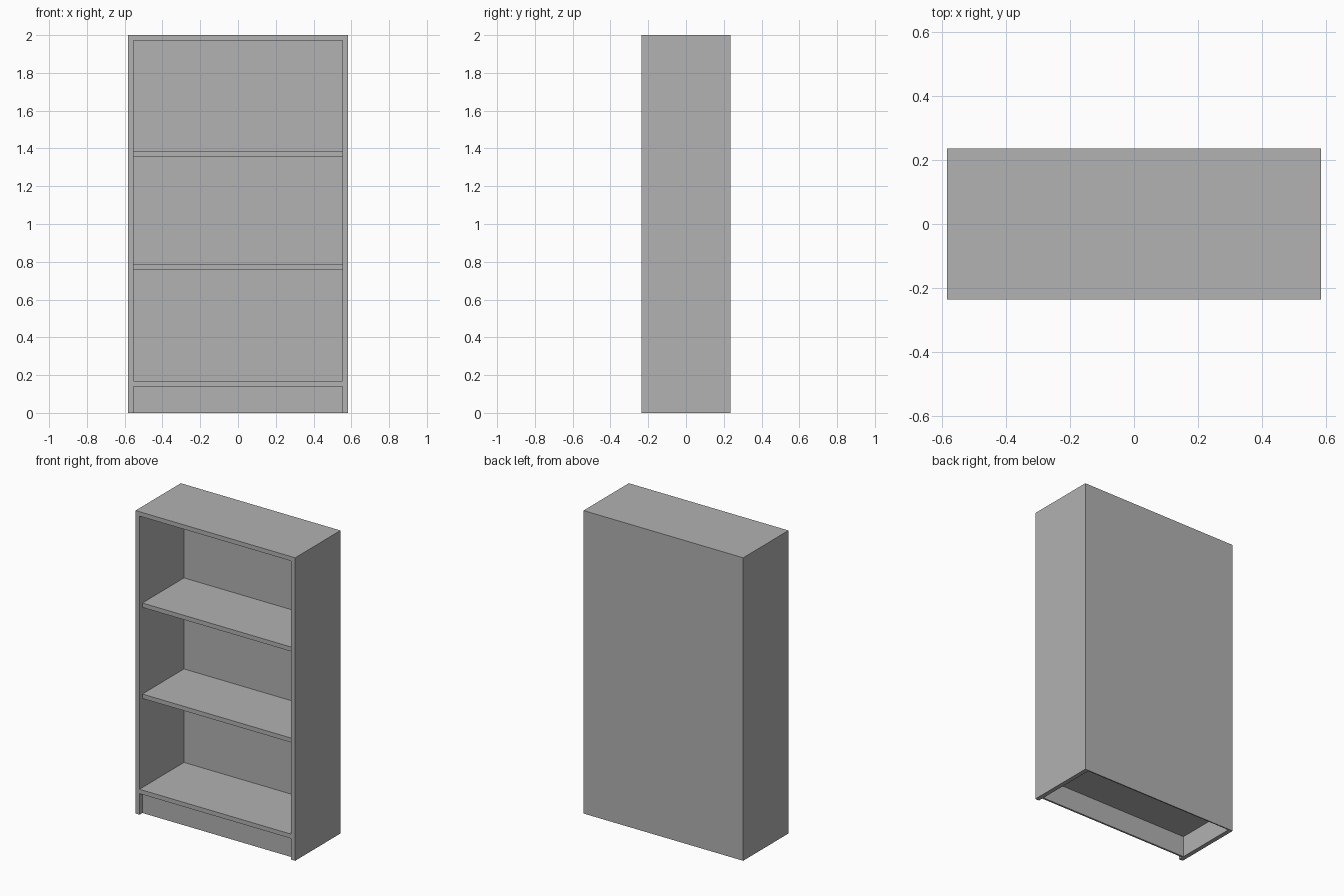
import bpy

cube = bpy.data.objects.get("Cube")
if cube:
    bpy.data.objects.remove(cube, do_unlink=True)

# Overall size
HALF_W, HALF_D, HEIGHT = 0.583, 0.236, 2.0
BOARD = 0.029          # board thickness
BACK = 0.008           # back panel thickness
RECESS = 0.03          # setback of loose shelves and kick board
BASE = 0.139           # underside of the bottom shelf
INNER = HALF_W - BOARD
FRONT, REAR = -HALF_D, HALF_D - BACK

grey = bpy.data.materials.new("plain_grey")
grey.use_nodes = True
colour = (0.445, 0.445, 0.445, 1)
grey.diffuse_color = colour
grey.node_tree.nodes["Principled BSDF"].inputs["Base Color"].default_value = colour


def board(name, x, y, z):
    """Box spanning the given (low, high) range on each axis."""
    spans = (x, y, z)
    bpy.ops.mesh.primitive_cube_add(size=1, location=[(a + b) / 2 for a, b in spans])
    obj = bpy.context.object
    obj.name = name
    obj.scale = [b - a for a, b in spans]
    bpy.ops.object.transform_apply(location=False, rotation=False, scale=True)
    obj.data.materials.append(grey)
    return obj


inside = (-INNER, INNER)

# Side panels
board("left_side", (INNER, HALF_W), (FRONT, REAR), (0, HEIGHT))
board("right_side", (-HALF_W, -INNER), (FRONT, REAR), (0, HEIGHT))

# Back panel
board("back_panel", (-HALF_W, HALF_W), (REAR, HALF_D), (0, HEIGHT))

# Fixed top and bottom, flush with the sides
board("top_panel", inside, (FRONT, REAR), (HEIGHT - BOARD, HEIGHT))
board("bottom_shelf", inside, (FRONT, REAR), (BASE, BASE + BOARD))

# Loose shelves
for name, z in (("lower_shelf", 0.756), ("upper_shelf", 1.357)):
    board(name, inside, (FRONT + RECESS, REAR), (z, z + BOARD))

# Kick board under the bottom shelf
board("kick_board", inside, (FRONT + RECESS, FRONT + RECESS + 0.012), (0, BASE))
